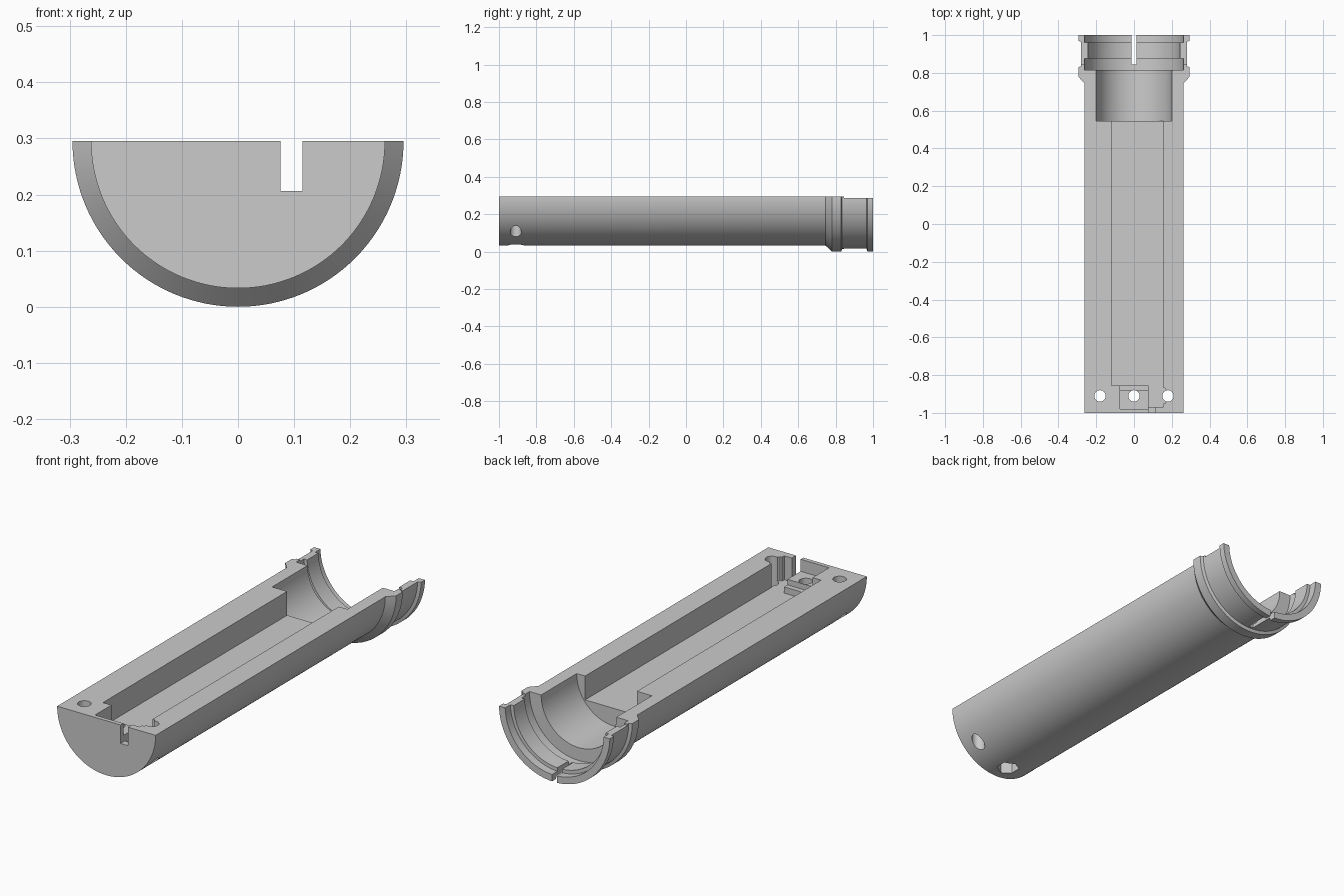
import bpy, bmesh, math
from mathutils import Matrix

if "Cube" in bpy.data.objects:
    bpy.data.objects.remove(bpy.data.objects["Cube"])

AXIS_Z = 0.295
FLOOR_Z = 0.18

grey = bpy.data.materials.new("plain_grey")
grey.use_nodes = True
grey.diffuse_color = (0.6, 0.6, 0.6, 1)
grey.node_tree.nodes["Principled BSDF"].inputs["Base Color"].default_value = (0.6, 0.6, 0.6, 1)


def finish(name, bm):
    bmesh.ops.recalc_face_normals(bm, faces=bm.faces)
    mesh = bpy.data.meshes.new(name)
    bm.to_mesh(mesh)
    bm.free()
    mesh.materials.append(grey)
    obj = bpy.data.objects.new(name, mesh)
    bpy.context.collection.objects.link(obj)
    return obj


def revolve(name, profile, segments=128):
    """Solid turned around the long axis from (y, radius) pairs."""
    bm = bmesh.new()
    rings = []
    for y, r in profile:
        angles = [2 * math.pi * i / segments for i in range(segments)]
        rings.append([bm.verts.new((r * math.cos(a), y, AXIS_Z + r * math.sin(a))) for a in angles])
    for a, b in zip(rings, rings[1:]):
        for i in range(segments):
            j = (i + 1) % segments
            bm.faces.new((a[i], a[j], b[j], b[i]))
    bm.faces.new(rings[0])
    bm.faces.new(rings[-1])
    return finish(name, bm)


def box(name, x0, x1, y0, y1, z0, z1):
    bm = bmesh.new()
    bmesh.ops.create_cube(bm, size=1)
    bm.transform(Matrix.Translation(((x0 + x1) / 2, (y0 + y1) / 2, (z0 + z1) / 2))
                 @ Matrix.Diagonal((x1 - x0, y1 - y0, z1 - z0, 1)))
    return finish(name, bm)


def post(name, x, y, z0, z1, radius, sides, turn=0):
    bm = bmesh.new()
    bmesh.ops.create_cone(bm, cap_ends=True, segments=sides, radius1=radius,
                          radius2=radius, depth=z1 - z0)
    bm.transform(Matrix.Translation((x, y, (z0 + z1) / 2)) @ Matrix.Rotation(turn, 4, "Z"))
    return finish(name, bm)


def cut(target, cutter):
    mod = target.modifiers.new("cut", "BOOLEAN")
    mod.operation = "DIFFERENCE"
    mod.solver = "EXACT"
    mod.object = cutter
    bpy.context.view_layer.objects.active = target
    bpy.ops.object.modifier_apply(modifier=mod.name)
    bpy.data.objects.remove(cutter)


# Outer shell with flared collar, groove and end lip
shell = revolve("half_tube_housing", [
    (-1, 0.262), (0.745, 0.262), (0.78, 0.295), (0.83, 0.295), (0.835, 0.28),
    (0.965, 0.28), (0.97, 0.295), (1, 0.295)])

# Stepped socket in the back end
cut(shell, revolve("socket", [
    (0.545, 0.2), (0.815, 0.2), (0.8151, 0.262), (0.875, 0.262), (0.8751, 0.245),
    (0.96, 0.245), (0.9601, 0.262), (1.1, 0.262)]))

# Split plane, slightly lower at the collar end
cut(shell, box("split", -1, 1, -2, 2, AXIS_Z, 1))
cut(shell, box("collar_relief", -1, 1, 0.845, 2, AXIS_Z - 0.008, 1))

# Long pocket and its front corner, which opens into the screw hole
cut(shell, box("pocket", -0.12, 0.155, -0.855, 0.546, FLOOR_Z, 1))
cut(shell, box("pocket_corner", 0.076, 0.155, -0.968, -0.8, FLOOR_Z, 1))
cut(shell, post("corner_relief", 0.141, -0.91, FLOOR_Z, 1, 0.047, 6, math.radians(30)))

# Wire slot and the small front recess with its step
cut(shell, box("wire_slot", 0.076, 0.115, -1.1, -0.9, 0.206, 1))
cut(shell, box("front_recess", -0.075, 0.08, -0.98, -0.875, 0.237, 1))
cut(shell, box("recess_step", -0.075, 0.08, -0.88, -0.85, 0.21, 1))

# Slit under the collar
cut(shell, box("collar_slit", -0.0125, 0.0125, 0.845, 1.1, -0.1, 0.2))

# Screw holes and the hexagonal nut seat underneath
for x in (-0.18, 0, 0.18):
    cut(shell, post("screw_hole", x, -0.91, -0.1, 0.5, 0.03, 32))
cut(shell, post("nut_seat", 0, -0.91, -0.1, 0.1, 0.052, 6))

bpy.ops.object.select_all(action="DESELECT")
shell.select_set(True)
bpy.context.view_layer.objects.active = shell
bpy.ops.object.shade_smooth_by_angle(angle=math.radians(25))
